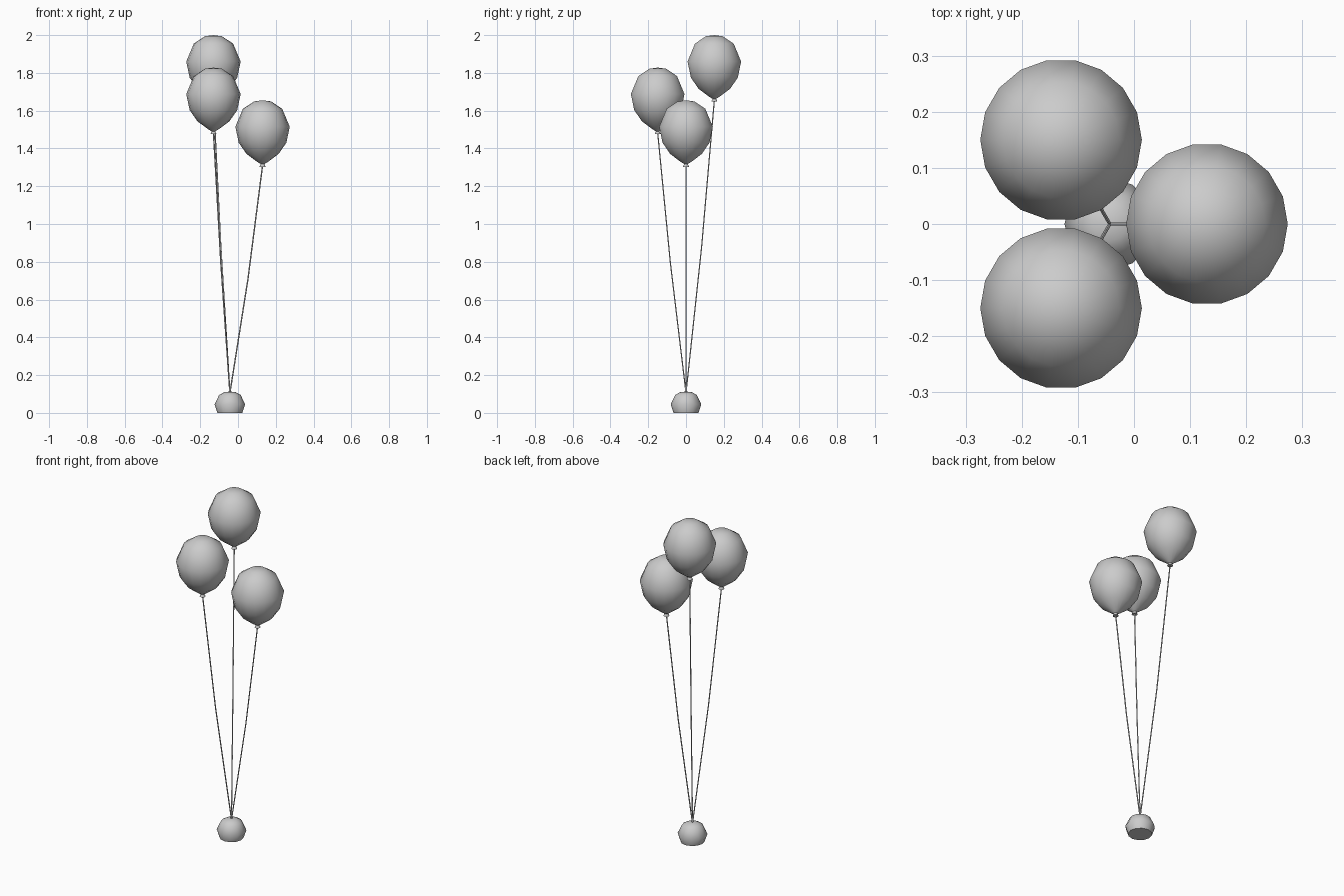
import bpy, bmesh, math
from mathutils import Vector

if "Cube" in bpy.data.objects:
    bpy.data.objects.remove(bpy.data.objects["Cube"])

grey = bpy.data.materials.new("light grey")
grey.diffuse_color = (0.6, 0.6, 0.6, 1)
grey.use_nodes = True
grey.node_tree.nodes["Principled BSDF"].inputs["Base Color"].default_value = grey.diffuse_color
CX = -0.043  # axis of the weight


def finish(bm, name, angle):
    bmesh.ops.remove_doubles(bm, verts=bm.verts, dist=1e-5)
    bmesh.ops.recalc_face_normals(bm, faces=bm.faces)
    me = bpy.data.meshes.new(name)
    bm.to_mesh(me)
    bm.free()
    me.materials.append(grey)
    ob = bpy.data.objects.new(name, me)
    bpy.context.collection.objects.link(ob)
    bpy.ops.object.select_all(action='DESELECT')
    ob.select_set(True)
    bpy.context.view_layer.objects.active = ob
    bpy.ops.object.shade_smooth_by_angle(angle=math.radians(angle))
    return ob


def lathe(name, profile, sides, loc, angle):
    """Revolve (radius, height) points around a vertical axis."""
    bm = bmesh.new()
    pts = [bm.verts.new((r, 0, z)) for r, z in profile]
    edges = [bm.edges.new(p) for p in zip(pts, pts[1:])]
    bmesh.ops.spin(bm, geom=pts + edges, cent=(0, 0, 0), axis=(0, 0, 1),
                   angle=math.tau, steps=sides, use_merge=True)
    bmesh.ops.translate(bm, verts=bm.verts, vec=loc)
    return finish(bm, name, angle)


def tube(name, path, radius, sides=6):
    bm = bmesh.new()
    rings = [[bm.verts.new(Vector(p) + Vector((radius * math.cos(math.tau * i / sides),
                                               radius * math.sin(math.tau * i / sides), 0)))
              for i in range(sides)] for p in path]
    for a, b in zip(rings, rings[1:]):
        for i in range(sides):
            j = (i + 1) % sides
            bm.faces.new((a[i], a[j], b[j], b[i]))
    bm.faces.new(rings[0])
    bm.faces.new(rings[-1])
    return finish(bm, name, 60)


# Weight: a faceted dome with a flat underside
lathe("weight", [(0, 0), (0.066, 0), (0.081, 0.045), (0.057, 0.095), (0.03, 0.11), (0, 0.113)],
      12, (CX, 0, 0), 50)

# Balloon outline, measured down from its crown, ending in a flared knot
balloon = [(0, 0), (0.045, -0.006), (0.104, -0.045), (0.144, -0.14), (0.126, -0.225),
           (0.085, -0.284), (0.03, -0.325), (0.01, -0.337), (0.016, -0.352), (0, -0.352)]

for label, x, y, top in (("right", 0.13, 0, 1.655),
                         ("front_left", -0.13, -0.15, 1.828),
                         ("back_left", -0.13, 0.15, 2.0)):
    lathe(label + "_balloon", balloon, 18, (x, y, top), 50)
    # String bows slightly outward at its middle
    start, end = Vector((CX, 0, 0.105)), Vector((x, y, top - 0.345))
    out = Vector((x - CX, y, 0)).normalized() * 0.009
    tube(label + "_string", [start, (start + end) / 2 + out, end], 0.0035)
